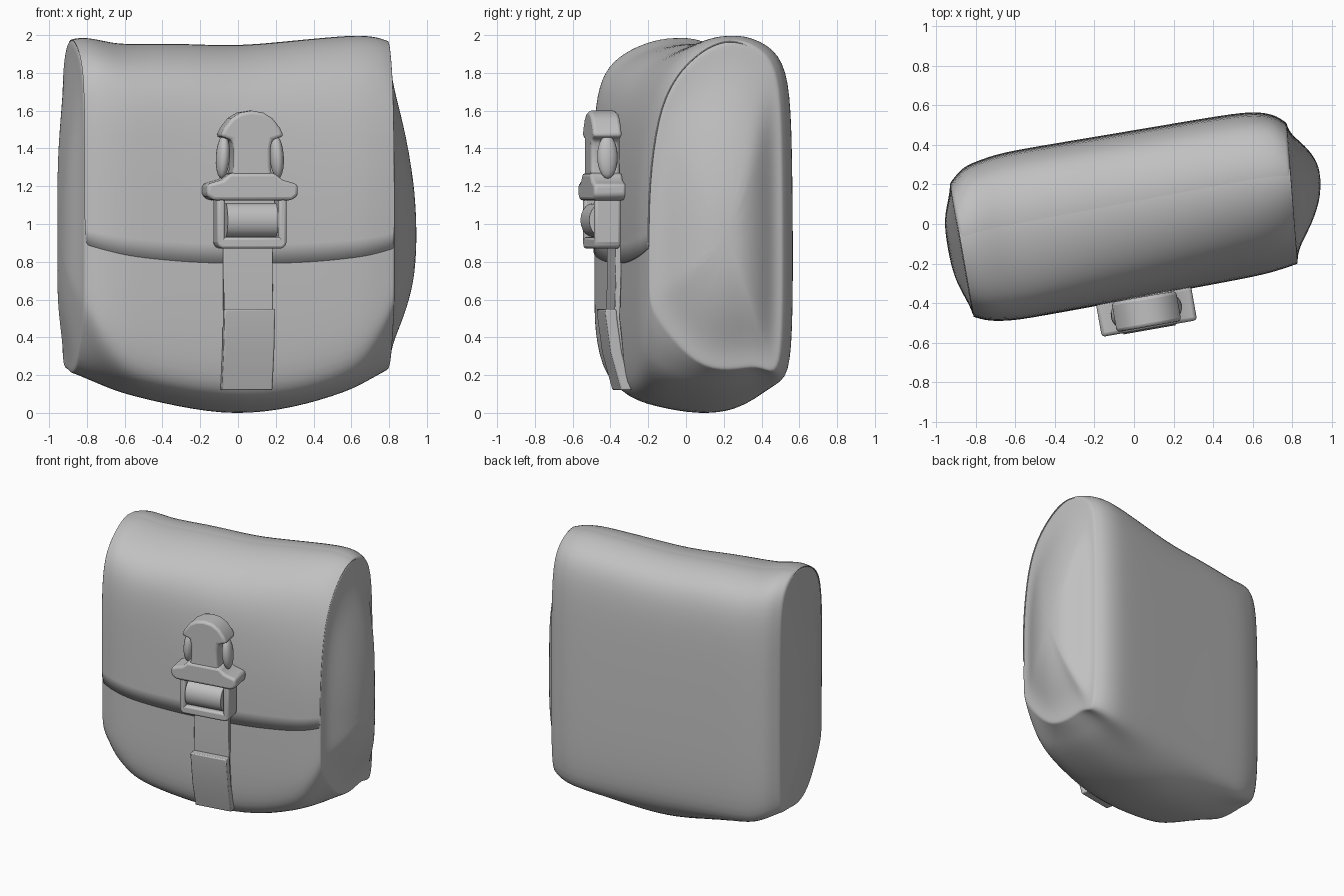
import bpy, bmesh, math
from mathutils import Matrix, Vector

if "Cube" in bpy.data.objects:
    bpy.data.objects.remove(bpy.data.objects["Cube"])

TURN = Matrix.Rotation(math.radians(10), 4, 'Z')   # the pouch sits slightly turned
grey = bpy.data.materials.new("plain grey")
grey.diffuse_color = (0.53, 0.53, 0.53, 1)
grey.use_nodes = True
grey.node_tree.nodes["Principled BSDF"].inputs["Base Color"].default_value = grey.diffuse_color


def finish(name, bm, angle=40):
    bmesh.ops.recalc_face_normals(bm, faces=bm.faces)
    me = bpy.data.meshes.new(name)
    bm.to_mesh(me)
    bm.free()
    for p in me.polygons:
        p.use_smooth = True
    me.set_sharp_from_angle(angle=math.radians(angle))
    me.materials.append(grey)
    ob = bpy.data.objects.new(name, me)
    bpy.context.collection.objects.link(ob)
    ob.matrix_world = TURN
    return ob


def subdivide(ob, n=2):
    m = ob.modifiers.new("soft", 'SUBSURF')
    m.levels = m.render_levels = n


def lerp(table, x):
    for (a, u), (b, v) in zip(table, table[1:]):
        if x <= b:
            t = max(0, (x - a) / (b - a))
            return u + (v - u) * t
    return table[-1][1]


# Bottom heights (front, middle, back), top sag and depth to back and front, across the width
FRONT = [(-.87, .40), (-.78, .24), (-.6, .11), (-.3, .05), (0, .02), (.3, .045), (.6, .14), (.74, .28), (.82, .42)]
MID = [(-.87, .20), (-.6, .09), (-.3, .02), (0, -.025), (.3, .01), (.6, .10), (.82, .22)]
BACK = [(-.87, .22), (-.7, .13), (.65, .13), (.82, .18)]
SAG = [(-.87, 0), (-.82, .015), (-.6, -.03), (-.3, -.02), (.1, -.045), (.45, .018), (.74, .02), (.82, -.01)]
DEEP = [(-.89, .36), (-.8, .44), (-.6, .475), (0, .47), (.66, .465), (.76, .43), (.82, .37)]
FORE = [(-.89, .31), (-.82, .35), (-.67, .372), (0, .368), (.6, .362), (.74, .348), (.82, .335)]


def profile(x):
    """Side outline at width x, from bottom front, under, up the back, over the top, down the front."""
    f, m, b, s = (lerp(t, x) for t in (FRONT, MID, BACK, SAG))
    g = max(0, (x + .6) / 1.4)      # the front of the top leans back towards the right
    pts = [(-.355, f + .14), (-.29, f + .04), (-.1, m + .03), (.12, m), (.3, m + .04), (.42, b + .01),
           (.465, b + .16), (.47, .8), (.465, 1.4), (.45, 1.76 + s), (.37, 1.915 + s), (.2, 1.985 + s),
           (.05 + .03 * g, 1.975 + s), (-.1 + .07 * g, 1.94 + s), (-.24 + .11 * g, 1.87 + s),
           (-.325 + .1 * g, 1.77 + s), (-.365 + .05 * g, 1.58), (-.367, 1.2), (-.367, .8), (-.368, max(.5, f + .22))]
    back, front = lerp(DEEP, x) / .47, lerp(FORE, x) / .367
    return [(y * (back if y > 0 else front), z) for y, z in pts]


def slant(x, y):
    """The right end leans outward towards the back."""
    return x + .09 * (y - .05) * max(0, x / .8) ** 3


def loft(bm, rings, closed):
    vs = [[bm.verts.new(p) for p in r] for r in rings]
    n = len(vs[0])
    for a, b in zip(vs, vs[1:]):
        for i in range(n if closed else n - 1):
            j = (i + 1) % n
            bm.faces.new((a[i], a[j], b[j], b[i]))
    return vs


# Soft body with pinched edges and bulging side panels
stations = [(-.95, .2), (-.938, .5), (-.905, .76), (-.885, .93)]
stations += [(x, 1) for x in (-.885, -.86, -.8, -.7, -.6, -.3, 0, .3, .6, .7, .77, .805, .82)]
stations += [(.822, .93), (.84, .79), (.915, .54), (.97, .2)]
rings = []
for x, s in stations:
    rings.append([(slant(x, .05 + (y - .05) * s), .05 + (y - .05) * s, .9 + (z - .9) * s)
                  for y, z in profile(x)])
bm = bmesh.new()
vs = loft(bm, rings, True)
bm.faces.new(vs[0])
bm.faces.new(vs[-1])
body = finish("pouch_body", bm, 180)
subdivide(body)

# Thin flap from the back of the top down to a hem on the front
rings = []
for x in (-.88, -.86, -.8, -.7, -.6, -.3, 0, .3, .6, .7, .77, .805, .818):
    pr = profile(x)
    row = []
    for i in range(10, 19):
        (ya, za), (yb, zb) = pr[i - 1], pr[i + 1]
        n = Vector((zb - za, ya - yb)).normalized()
        lift = {10: -.03, 11: -.012}.get(i, .003)
        y, z = pr[i][0] + n.x * lift, pr[i][1] + n.y * lift
        if i == 18:
            z = .79 + .1 * (abs(x) / .87) ** 3
        row.append((slant(x, y), y, z))
    rings.append(row)
bm = bmesh.new()
loft(bm, rings, False)
flap = finish("flap_cover", bm, 180)
subdivide(flap)
m = flap.modifiers.new("thickness", 'SOLIDIFY')
m.thickness, m.offset = .006, 0

CX = -.015   # buckle centre line


def bevelled(name, bm, width, seg=3):
    ob = finish(name, bm)
    m = ob.modifiers.new("round", 'BEVEL')
    m.width, m.segments, m.limit_method = width, seg, 'ANGLE'
    return ob


def plate(name, half, y0, y1, bevel):
    """Mirrored front outline, given as its right half from top to bottom, with depth."""
    pts = [(CX + x, z) for x, z in half] + [(CX - x, z) for x, z in reversed(half) if x > 0]
    bm = bmesh.new()
    face = bm.faces.new([bm.verts.new((x, y0, z)) for x, z in pts])
    out = bmesh.ops.extrude_face_region(bm, geom=[face])['geom']
    bmesh.ops.translate(bm, vec=(0, y1 - y0, 0), verts=[v for v in out if isinstance(v, bmesh.types.BMVert)])
    return bevelled(name, bm, bevel)


def strip(name, path, half_width, thick, bevel=.004):
    """Webbing that follows a path of (y, z) points."""
    bm = bmesh.new()
    loft(bm, [[(CX + sx * half_width, y + d, z) for sx, d in ((-1, 0), (1, 0), (1, thick), (-1, thick))]
              for y, z in path], True)
    bmesh.ops.holes_fill(bm, edges=[e for e in bm.edges if e.is_boundary], sides=4)
    return bevelled(name, bm, bevel, 2)


# Webbing strap and its folded lower end
strip("strap", [(-.40, .98), (-.398, .75), (-.405, .5), (-.375, .2)], .132, .03)
strip("strap_end", [(-.455, .55), (-.45, .5), (-.425, .32), (-.37, .12)], .136, .06, .008)

# Buckle head with stem, and shoulder
plate("buckle_head", [(0, 1.6), (.06, 1.59), (.11, 1.56), (.15, 1.51), (.172, 1.465), (.11, 1.445),
                      (.1, 1.4), (.1, 1.3), (.12, 1.2), (0, 1.2)], -.525, -.37, .018)
plate("buckle_shoulder", [(0, 1.27), (.12, 1.27), (.16, 1.235), (.245, 1.21), (.245, 1.15), (.21, 1.125), (0, 1.125)],
      -.535, -.36, .018)

# Side release prongs
for side, label in ((-1, "left"), (1, "right")):
    bm = bmesh.new()
    bmesh.ops.create_uvsphere(bm, u_segments=16, v_segments=10, radius=1)
    bmesh.ops.scale(bm, vec=(.037, .055, .115), verts=bm.verts)
    bmesh.ops.rotate(bm, matrix=Matrix.Rotation(-side * .06, 3, 'Y'), verts=bm.verts)
    bmesh.ops.translate(bm, vec=(CX + side * .145, -.445, 1.355), verts=bm.verts)
    finish(label + "_prong", bm)

# Ladder frame below the shoulder
plate("frame_bottom", [(0, .93), (.185, .93), (.185, .89), (.165, .87), (0, .87)], -.52, -.38, .018)
for side, label in ((-1, "left"), (1, "right")):
    bm = bmesh.new()
    bmesh.ops.create_cube(bm, size=1)
    bmesh.ops.scale(bm, vec=(.045, .14, .26), verts=bm.verts)
    bmesh.ops.translate(bm, vec=(CX + side * .165, -.45, 1.02), verts=bm.verts)
    bevelled(label + "_frame_side", bm, .016)

# Strap looped around the crossbar
bm = bmesh.new()
bmesh.ops.create_cone(bm, cap_ends=True, segments=20, radius1=.075, radius2=.075, depth=.27)
bmesh.ops.rotate(bm, matrix=Matrix.Rotation(math.pi / 2, 3, 'Y'), verts=bm.verts)
bmesh.ops.scale(bm, vec=(1, .95, 1.2), verts=bm.verts)
bmesh.ops.translate(bm, vec=(CX, -.47, 1.02), verts=bm.verts)
finish("strap_loop", bm)
